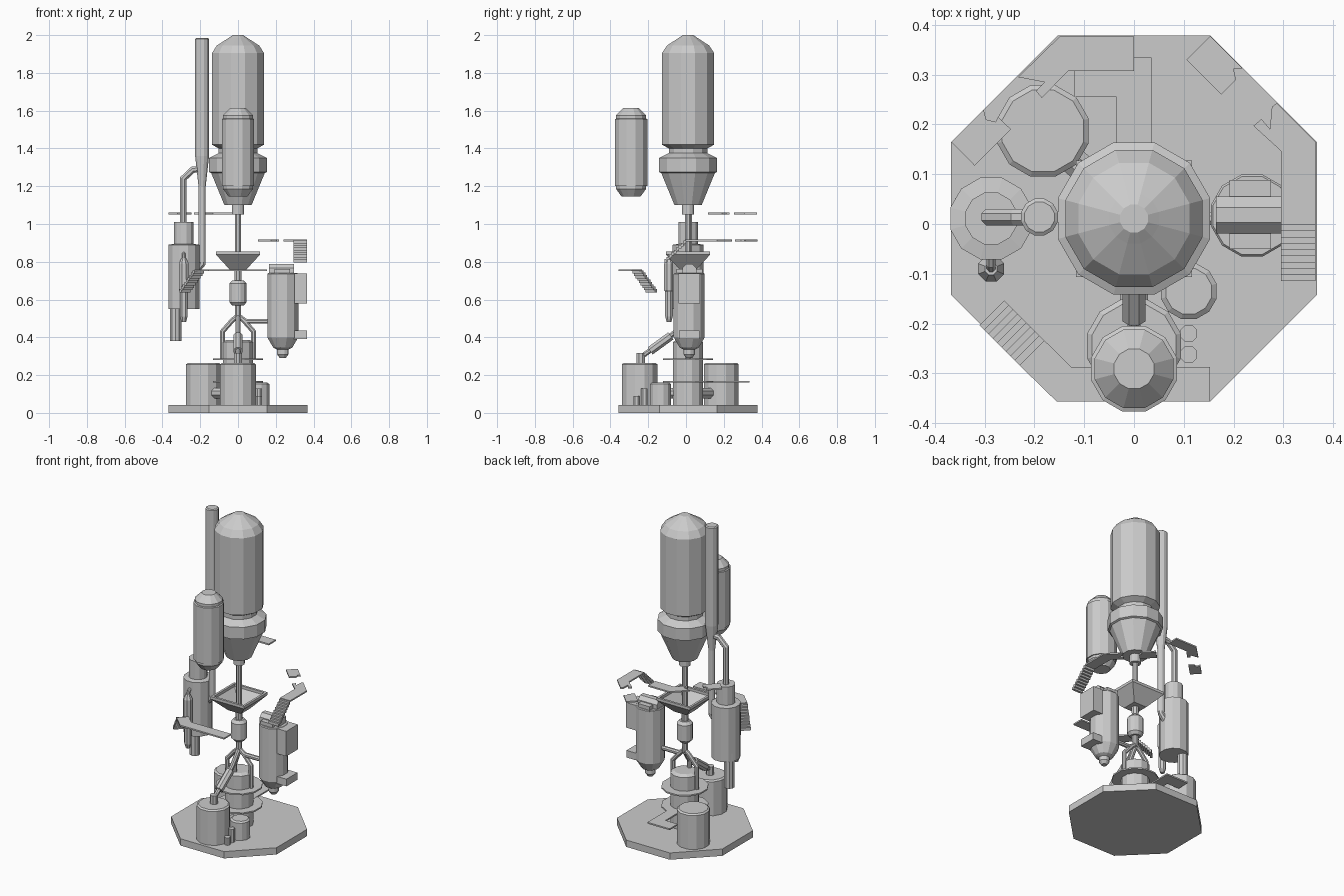
import bpy, bmesh, math
from mathutils import Vector

if "Cube" in bpy.data.objects:
    bpy.data.objects.remove(bpy.data.objects["Cube"])

metal = bpy.data.materials.new("plain_grey")
metal.diffuse_color = (0.6, 0.6, 0.6, 1)
metal.use_nodes = True
metal.node_tree.nodes["Principled BSDF"].inputs["Base Color"].default_value = metal.diffuse_color


def finish(name, bm):
    bmesh.ops.recalc_face_normals(bm, faces=bm.faces)
    me = bpy.data.meshes.new(name)
    bm.to_mesh(me)
    bm.free()
    me.materials.append(metal)
    ob = bpy.data.objects.new(name, me)
    bpy.context.collection.objects.link(ob)
    return ob


def lathe(name, x, y, profile, n=12):
    """Faceted turned part; profile is (z, flat radius), flats face the axes."""
    bm = bmesh.new()
    k = 1 / math.cos(math.pi / n)
    rings = []
    for z, r in profile:
        rings.append([bm.verts.new((x + r * k * math.cos((i + .5) * math.tau / n),
                                    y + r * k * math.sin((i + .5) * math.tau / n), z))
                      for i in range(n)])
    for a, b in zip(rings, rings[1:]):
        for i in range(n):
            j = (i + 1) % n
            bm.faces.new((a[i], a[j], b[j], b[i]))
    bm.faces.new(rings[0])
    bm.faces.new(rings[-1])
    return finish(name, bm)


def pipe(name, pts, r, n=8):
    """Mitred pipe along a path, capped at both ends."""
    bm = bmesh.new()
    pts = [Vector(p) for p in pts]
    dirs = [(b - a).normalized() for a, b in zip(pts, pts[1:])]
    ref = Vector((0, 1, 0)) if abs(dirs[0].y) < .8 else Vector((1, 0, 0))
    u = (ref - dirs[0] * ref.dot(dirs[0])).normalized()
    v = dirs[0].cross(u)
    ring = [pts[0] + r * (u * math.cos((i + .5) * math.tau / n) + v * math.sin((i + .5) * math.tau / n))
            for i in range(n)]
    rings = [[bm.verts.new(p) for p in ring]]
    for k in range(1, len(pts)):
        d = dirs[k - 1]
        nrm = (d + dirs[k]).normalized() if k < len(dirs) else d
        ring = [p + d * ((pts[k] - p).dot(nrm) / d.dot(nrm)) for p in ring]
        rings.append([bm.verts.new(p) for p in ring])
    for a, b in zip(rings, rings[1:]):
        for i in range(n):
            j = (i + 1) % n
            bm.faces.new((a[i], a[j], b[j], b[i]))
    bm.faces.new(rings[0])
    bm.faces.new(rings[-1])
    return finish(name, bm)


def plate(name, pts, z0, z1):
    """Flat outline extruded between two heights."""
    bm = bmesh.new()
    lo = [bm.verts.new((x, y, z0)) for x, y in pts]
    hi = [bm.verts.new((x, y, z1)) for x, y in pts]
    bm.faces.new(lo)
    bm.faces.new(hi)
    for i in range(len(pts)):
        j = (i + 1) % len(pts)
        bm.faces.new((lo[i], lo[j], hi[j], hi[i]))
    return finish(name, bm)


def box(name, x0, x1, y0, y1, z0, z1):
    return plate(name, [(x0, y0), (x1, y0), (x1, y1), (x0, y1)], z0, z1)


def stairs(name, a, b, run, z, drop, n=9):
    """Steps descending from edge a-b along the run vector."""
    a, b, run = Vector(a), Vector(b), Vector(run)
    for i in range(n):
        s, e = run * (i / n), run * ((i + 1.15) / n)
        top = z - drop * i / n
        plate(f"{name}_step_{i + 1}", [a + s, b + s, b + e, a + e], top - .018, top)


C = .011  # y of the central axis

# Base slab
lathe("base", 0, C, [(0, .368), (.043, .368)], 8)

# Main tower: tank, collar, funnel and nozzle
lathe("main_tank", 0, C, [(1.05, .032), (1.1, .032), (1.1, .072), (1.27, .142), (1.275, .153),
                          (1.35, .153), (1.375, .102), (1.4, .102), (1.42, .138), (1.905, .138),
                          (1.945, .112), (1.985, .05), (2.0, .028)])
lathe("feed_pipe", 0, C, [(.7, .016), (1.06, .016)], 8)
lathe("hopper", 0, C, [(.76, .045), (.838, .117), (.855, .117), (.855, .103), (.838, .103), (.775, .035)], 4)
lathe("hopper_outlet", 0, C, [(.5, .016), (.765, .02)], 8)
lathe("mixing_drum", 0, C, [(.568, .03), (.585, .045), (.685, .045), (.702, .03)])

# Central column with walkway discs
lathe("central_column", 0, C, [(.04, .08), (.375, .08), (.387, .06)])
for z in (.165, .285):
    lathe("column_walkway", 0, C, [(z - .005, .132), (z + .004, .132)])

# Distribution pipes under the drum
for s in (-1, 1):
    pipe("branch_pipe", [(0, C, .515), (s * .03, C, .49), (s * .083, C, .43), (s * .083, C, .28)], .014)
pipe("side_feed_pipe", [(0, C, .515), (.04, C, .485), (.17, C, .485)], .014)
pipe("front_feed_pipe", [(0, C, .515), (0, -.06, .425), (0, -.225, .305)], .014)
pipe("front_feed_sleeve", [(0, -.08, .408), (0, -.19, .328)], .025)
pipe("front_feed_elbow", [(0, C, .5), (0, -.035, .43), (0, -.035, .37)], .014)

# Ground tanks
for name, x, y, r, h in (("back_ground_tank", -.183, .187, .092, .265),
                         ("front_ground_tank", 0, -.245, .094, .265),
                         ("small_ground_tank", .11, -.135, .056, .16)):
    lathe(name, x, y, [(.04, r), (h - .008, r), (h, r - .01)])
lathe("tank_inlet", 0, -.24, [(.26, .022), (.318, .022)], 8)
lathe("tall_canister", .11, -.22, [(.04, .017), (.128, .017)], 8)
lathe("short_canister", .11, -.262, [(.04, .017), (.09, .017)], 8)
pipe("back_tank_link", [(-.03, .05, .105), (-.15, .15, .105)], .03)
pipe("front_tank_link", [(0, -.02, .105), (0, -.2, .105)], .03)

# Suspended front tank
lathe("front_tank", 0, -.291, [(1.145, .05), (1.185, .079), (1.2, .079), (1.2, .086), (1.555, .086),
                               (1.558, .079), (1.575, .079), (1.615, .04)])

# Left side: chimney, tall tank and links
lathe("chimney", -.19, .014, [(.8, .019), (1.2, .019), (1.36, .037), (1.98, .037), (1.985, .03)])
pipe("chimney_foot", [(-.19, .014, .82), (-.19, .014, .79), (-.25, .014, .72)], .019)
lathe("left_tank", -.287, .011, [(.55, .082), (.89, .082), (.895, .052), (1.01, .052)])
lathe("left_tank_leg", -.33, .04, [(.38, .03), (.6, .03)], 10)
pipe("exhaust_pipe", [(-.29, .014, 1.0), (-.29, .014, 1.24), (-.24, .014, 1.287), (-.19, .014, 1.292)], .018)
lathe("left_canister", -.287, -.09, [(.48, .012), (.51, .02), (.64, .02), (.65, .026), (.79, .026), (.82, .012)], 8)
pipe("canister_link", [(-.287, -.09, .81), (-.287, -.08, .835), (-.287, 0, .885)], .01)

# Right tank with its top drum and side boxes
lathe("right_tank", .237, .017, [(.29, .016), (.31, .03), (.335, .03), (.345, .05), (.4, .082), (.735, .082), (.74, .078)])
pipe("right_tank_drum", [(.165, .018, .752), (.297, .018, .752)], .04, 8)
box("right_tank_cross", .192, .275, -.05, .088, .73, .762)
box("right_upper_box", .297, .365, -.04, .075, .58, .738)
box("right_upper_mount", .28, .32, -.02, .055, .6, .72)
box("right_lower_box", .28, .365, -.038, .072, .39, .435)

# Broken walkways at several heights
plate("upper_left_walkway", [(-.367, .165), (-.302, .23), (-.297, .21), (-.278, .205), (-.273, .215),
                             (-.247, .19), (-.32, .117)], 1.051, 1.06)
plate("upper_back_walkway", [(-.233, .295), (-.149, .377), (0, .377), (0, .307), (-.133, .307),
                             (-.185, .253), (-.197, .267), (-.18, .285)], 1.051, 1.06)
plate("middle_back_walkway", [(.105, .33), (.153, .378), (.218, .313), (.2, .311), (.205, .29), (.175, .26)], .908, .917)
plate("middle_right_walkway", [(.295, -.002), (.295, .147), (.24, .197), (.256, .211), (.273, .191),
                               (.277, .235), (.287, .243), (.365, .165), (.365, -.002)], .908, .917)
stairs("right_stairs", (.295, 0), (.365, 0), (0, -.113), .912, .11)
plate("front_walkway", [(-.23, -.284), (-.155, -.357), (.153, -.357), (.153, -.287),
                        (-.126, -.287), (-.18, -.234)], .751, .76)
stairs("front_stairs", (-.23, -.284), (-.18, -.234), (-.079, .079), .755, .112)
plate("low_walkway", [(-.035, .08), (.035, .08), (.035, .335), (-.12, .335), (-.12, .255), (-.035, .255)], .161, .17)
